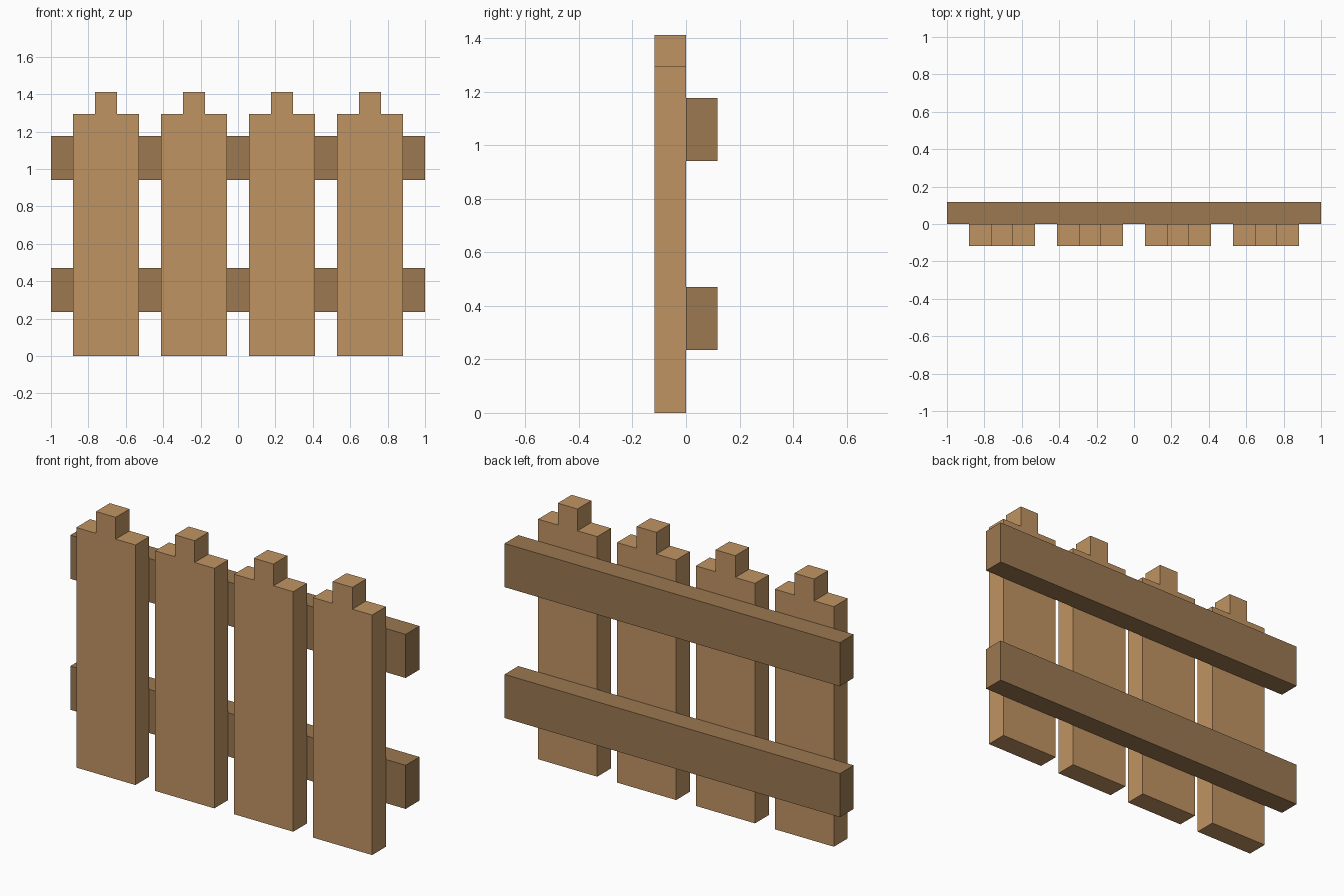
import bpy
import bmesh

cube = bpy.data.objects.get("Cube")
if cube:
    bpy.data.objects.remove(cube, do_unlink=True)

U = 2 / 34  # grid unit: the rails are 34 units long


def srgb(r, g, b):
    return tuple(((c / 255 + 0.055) / 1.055) ** 2.4 for c in (r, g, b)) + (1.0,)


def make_material(name, colour):
    mat = bpy.data.materials.new(name)
    mat.use_nodes = True
    mat.diffuse_color = colour
    bsdf = mat.node_tree.nodes["Principled BSDF"]
    bsdf.inputs["Base Color"].default_value = colour
    bsdf.inputs["Roughness"].default_value = 0.9
    return mat


def extrude_profile(name, profile, y_front, y_back, mat):
    """Extrude an (x, z) outline, given in grid units, from front to back."""
    bm = bmesh.new()
    face = bm.faces.new([bm.verts.new((x * U, y_front * U, z * U)) for x, z in profile])
    result = bmesh.ops.extrude_face_region(bm, geom=[face])
    moved = [v for v in result["geom"] if isinstance(v, bmesh.types.BMVert)]
    bmesh.ops.translate(bm, verts=moved, vec=(0, (y_back - y_front) * U, 0))
    # Keep the front cap closed
    if not face.is_valid:
        bmesh.ops.holes_fill(bm, edges=bm.edges[:])
    bmesh.ops.recalc_face_normals(bm, faces=bm.faces[:])
    mesh = bpy.data.meshes.new(name)
    bm.to_mesh(mesh)
    bm.free()
    mesh.materials.append(mat)
    obj = bpy.data.objects.new(name, mesh)
    bpy.context.collection.objects.link(obj)
    return obj


light_wood = make_material("light wood", srgb(192, 148, 99))
dark_wood = make_material("dark wood", srgb(155, 120, 81))

# Upright pickets with a stepped top
half_picket = [(3, 0), (3, 22), (1, 22), (1, 24)]
picket = half_picket + [(-x, z) for x, z in reversed(half_picket)]
for i, centre in enumerate((-12, -4, 4, 12), 1):
    extrude_profile(f"picket_{i}", [(x + centre, z) for x, z in picket], -2, 0, light_wood)

# Horizontal rails behind the pickets
for name, z in (("lower_rail", 4), ("upper_rail", 16)):
    extrude_profile(name, [(-17, z), (17, z), (17, z + 4), (-17, z + 4)], 0, 2, dark_wood)
